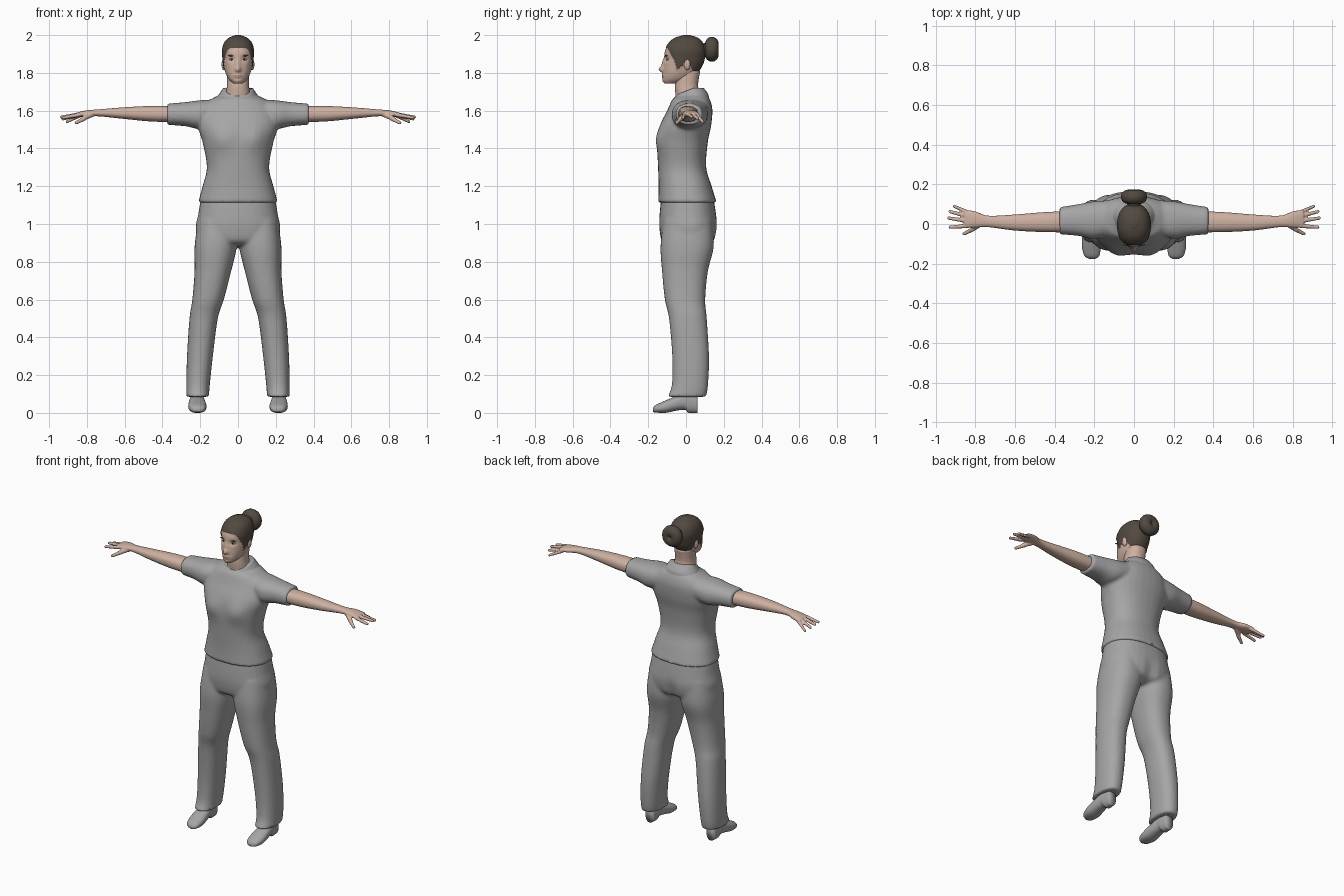
import bpy, bmesh, math
from mathutils import Vector, Matrix

if "Cube" in bpy.data.objects:
    bpy.data.objects.remove(bpy.data.objects["Cube"], do_unlink=True)


def material(name, r, g, b):
    mat = bpy.data.materials.new(name)
    mat.use_nodes = True
    mat.diffuse_color = (r, g, b, 1)
    mat.node_tree.nodes["Principled BSDF"].inputs["Base Color"].default_value = (r, g, b, 1)
    return mat


CLOTH = material("grey_cloth", .38, .38, .38)
SKIN = material("skin", .62, .44, .36)
HAIR = material("dark_brown_hair", .085, .068, .052)
LIPS = material("lips", .46, .26, .21)
EYE = material("eye_white", .6, .56, .53)
PUPIL = material("dark_iris", .03, .022, .018)

# Axis orders for a section: first width axis, second width axis, length axis
ALONG_X, ALONG_Y, ALONG_Z = (1, 2, 0), (0, 2, 1), (0, 1, 2)


def bell(value, width):
    return math.exp(-(value / width) ** 2)


def interpolate(stations, steps):
    """Smooth curve through all stations."""
    last = len(stations) - 1
    for i in range(last):
        p = [stations[max(0, min(last, i + k))] for k in (-1, 0, 1, 2)]
        for s in range(steps):
            t = s / steps
            yield [b + .5 * t * (c - a + t * (2 * a - 5 * b + 4 * c - d + t * (3 * (b - c) + d - a)))
                   for a, b, c, d in zip(*p)]
    yield stations[last]


def loft(bm, stations, order=ALONG_Z, sides=32, steps=5, power=2.3):
    """Closed tube through (length, low a, high a, low b, high b) sections."""
    rings = []
    for t, a0, a1, b0, b1 in interpolate(stations, steps):
        ring = []
        for k in range(sides):
            angle = 2 * math.pi * k / sides
            c, s = math.cos(angle), math.sin(angle)
            co = [0, 0, 0]
            co[order[0]] = (a0 + a1) / 2 + (a1 - a0) / 2 * math.copysign(abs(c) ** (2 / power), c)
            co[order[1]] = (b0 + b1) / 2 + (b1 - b0) / 2 * math.copysign(abs(s) ** (2 / power), s)
            co[order[2]] = t
            ring.append(bm.verts.new(co))
        rings.append(ring)
    for low, high in zip(rings, rings[1:]):
        for k in range(sides):
            n = (k + 1) % sides
            bm.faces.new((low[k], low[n], high[n], high[k]))
    bm.faces.new(rings[0])
    bm.faces.new(rings[-1])


def centred(rows):
    """Sections symmetric about x = 0."""
    return [(z, -half, half, y0, y1) for z, half, y0, y1 in rows]


def mirrored(rows):
    return [(z, -x1, -x0, y0, y1) for z, x0, x1, y0, y1 in rows]


def finish(name, bm, *mats, voxel=0, smooth=4):
    bmesh.ops.recalc_face_normals(bm, faces=bm.faces)
    for face in bm.faces:
        face.smooth = True
    mesh = bpy.data.meshes.new(name)
    bm.to_mesh(mesh)
    bm.free()
    for mat in mats:
        mesh.materials.append(mat)
    obj = bpy.data.objects.new(name, mesh)
    bpy.context.collection.objects.link(obj)
    if voxel:
        remesh = obj.modifiers.new("blend", "REMESH")
        remesh.mode = "VOXEL"
        remesh.voxel_size = voxel
        remesh.use_smooth_shade = True
        soften = obj.modifiers.new("soften", "SMOOTH")
        soften.iterations = smooth
    return obj


def ball(name, centre, size, mat):
    bm = bmesh.new()
    bmesh.ops.create_uvsphere(bm, u_segments=20, v_segments=12, radius=1)
    bm.transform(Matrix.Translation(centre) @ Matrix.Diagonal((*size, 1)))
    return finish(name, bm, mat)


def finger(bm, base, tip, thick):
    base, tip = Vector(base), Vector(tip)
    way = tip - base
    turn = way.to_track_quat("Z", "Y").to_matrix().to_4x4()
    bmesh.ops.create_cone(bm, cap_ends=True, segments=12, radius1=thick, radius2=thick * .75,
                          depth=way.length, matrix=Matrix.Translation((base + tip) / 2) @ turn)
    bmesh.ops.create_icosphere(bm, subdivisions=2, radius=thick * .8, matrix=Matrix.Translation(tip - way * .03))


# Shirt: torso and short sleeves blended together
SLEEVE = [(.1, -.05, .12, 1.54, 1.66), (.2, -.075, .115, 1.505, 1.655),
          (.28, -.06, .1, 1.518, 1.645), (.375, -.052, .085, 1.525, 1.637)]
bm = bmesh.new()
loft(bm, centred([(1.112, .212, -.148, .163), (1.2, .188, -.145, .136), (1.3, .165, -.148, .107),
                  (1.43, .187, -.152, .115), (1.52, .212, -.138, .133), (1.6, .2, -.1, .14),
                  (1.65, .16, -.078, .13), (1.69, .092, -.058, .11), (1.715, .076, -.05, .092)]))
for v in bm.verts:
    x, y, z = v.co
    if y < 0:
        v.co.y -= .018 * bell(abs(x) - .09, .055) * bell(z - 1.45, .06)
    if z > 1.66:
        v.co.z -= .6 * (z - 1.66) * max(0, min(1, (.04 - y) / .09))
loft(bm, SLEEVE, ALONG_X)
bmesh.ops.transform(bm, matrix=Matrix.Identity(4), verts=bm.verts)
loft(bm, [(-x, y0, y1, z0, z1) for x, y0, y1, z0, z1 in SLEEVE], ALONG_X)
finish("shirt", bm, CLOTH, voxel=.01, smooth=3)

# Folded collar around the back and sides of the neck
bm = bmesh.new()
loft(bm, centred([(1.665, .118, -.075, .122), (1.69, .1, -.066, .116), (1.72, .08, -.05, .094)]))
for v in bm.verts:
    v.co.z -= .035 * max(0, min(1, (.04 - v.co.y) / .09))
finish("collar", bm, CLOTH)

# Trousers: hips and two wide legs blended together
LEG = [(1.02, .0, .212, -.12, .14), (.88, .006, .23, -.135, .147), (.75, .036, .23, -.127, .116),
       (.6, .075, .242, -.112, .102), (.5, .107, .257, -.09, .11), (.3, .133, .27, -.073, .122),
       (.15, .149, .274, -.075, .117), (.085, .154, .274, -.098, .107)]
bm = bmesh.new()
loft(bm, centred([(1.15, .195, -.13, .143), (1.05, .211, -.14, .16), (.98, .224, -.141, .165),
                  (.91, .205, -.127, .148), (.885, .12, -.08, .1)]))
loft(bm, LEG)
loft(bm, mirrored(LEG))
# Cleft between the seat halves
for v in bm.verts:
    if v.co.y > 0:
        v.co.y -= .012 * bell(v.co.x, .025) * bell(v.co.z - .93, .07)
finish("trousers", bm, CLOTH, voxel=.01, smooth=4)

# Arms with hands, and shoes with a low heel
ARM = [(.3, -.042, .066, 1.54, 1.622), (.45, -.041, .06, 1.542, 1.625), (.6, -.033, .048, 1.556, 1.618),
       (.735, -.016, .042, 1.57, 1.607), (.8, -.018, .064, 1.568, 1.602), (.855, -.02, .072, 1.566, 1.59)]
FINGERS = [((.84, -.01, 1.578), (.93, -.016, 1.562), .0115), ((.84, .015, 1.58), (.937, .03, 1.566), .0115),
           ((.84, .04, 1.578), (.93, .063, 1.556), .0115), ((.835, .058, 1.575), (.908, .09, 1.54), .0105),
           ((.77, .005, 1.583), (.82, -.03, 1.558), .016), ((.81, -.025, 1.56), (.858, -.05, 1.535), .012)]
SHOE = [(-.176, .195, .225, .006, .025), (-.16, .175, .25, .002, .042), (-.11, .167, .263, 0, .065),
        (-.05, .173, .26, .012, .09), (-.005, .18, .255, .016, .11), (.015, .18, .253, .0, .115),
        (.06, .187, .246, 0, .1)]
for side, label in ((1, "left"), (-1, "right")):
    flip = Matrix.Diagonal((side, 1, 1, 1))
    bm = bmesh.new()
    loft(bm, ARM, ALONG_X)
    for base, tip, thick in FINGERS:
        finger(bm, base, tip, thick)
    bm.transform(flip)
    finish(label + "_arm", bm, SKIN, voxel=.0045, smooth=3)
    bm = bmesh.new()
    loft(bm, SHOE, ALONG_Y)
    bm.transform(flip)
    finish(label + "_shoe", bm, CLOTH)
    # Ear, eye and brow
    ball(label + "_ear", (side * .075, .006, 1.845), (.012, .017, .03), SKIN)
    ball(label + "_eye", (side * .033, -.095, 1.872), (.015, .008, .006), EYE)
    ball(label + "_iris", (side * .033, -.1015, 1.872), (.0055, .003, .0055), PUPIL)
    ball(label + "_brow", (side * .035, -.104, 1.891), (.02, .006, .0035), HAIR)

# Neck
bm = bmesh.new()
loft(bm, centred([(1.64, .07, -.05, .08), (1.7, .063, -.057, .07), (1.74, .058, -.058, .064),
                  (1.81, .058, -.05, .075)]))
finish("neck", bm, SKIN)

# Hairline height as a function of depth: brow, sideburn, ear, nape
HAIRLINE = [(-.13, 1.938), (-.095, 1.93), (-.065, 1.875), (-.045, 1.815), (-.025, 1.83),
            (.005, 1.868), (.03, 1.82), (.06, 1.785), (.2, 1.775)]


def is_hair(co):
    for (y0, z0), (y1, z1) in zip(HAIRLINE, HAIRLINE[1:]):
        if y0 <= co.y < y1:
            return co.z > z0 + (z1 - z0) * (co.y - y0) / (y1 - y0)
    return False


# Head with a sculpted face and a close cap of hair
bm = bmesh.new()
loft(bm, centred([(1.744, .025, -.113, -.04), (1.765, .048, -.121, .02), (1.8, .066, -.12, .06),
                  (1.84, .075, -.117, .085), (1.88, .079, -.115, .097), (1.92, .081, -.11, .1),
                  (1.96, .07, -.088, .086), (1.985, .048, -.058, .062), (2, .014, -.014, .02)]),
     sides=72, steps=7, power=2.2)
for face in bm.faces:
    c = face.calc_center_median()
    lips = c.y < -.08 and (c.x / .025) ** 2 + ((c.z - 1.783) / .009) ** 2 < 1
    face.material_index = 1 if is_hair(c) else 2 if lips else 0
for v in bm.verts:
    x, y, z = v.co
    if is_hair(v.co):
        v.co.x += .004 * x / .08
        v.co.y += .004 * y / .1
    elif y < -.04:
        v.co.y += .010 * bell(abs(x) - .033, .02) * bell(z - 1.872, .014)
        v.co.y -= .024 * bell(x, .014) * bell(z - 1.818, .016)
        v.co.y -= .011 * bell(x, .011) * bell(z - 1.85, .025)
        v.co.y -= .007 * bell(x, .022) * (bell(z - 1.789, .006) + bell(z - 1.777, .006))
        v.co.y -= .005 * bell(x, .022) * bell(z - 1.757, .01)
finish("head", bm, SKIN, HAIR, LIPS)

# Bun: a ring of hair with a filled core
bpy.ops.mesh.primitive_torus_add(location=(0, .137, 1.925), rotation=(math.pi / 2, 0, 0),
                                 major_radius=.03, minor_radius=.036, major_segments=32, minor_segments=16)
bun = bpy.context.object
bun.name = "hair_bun"
bun.data.materials.append(HAIR)
bpy.ops.object.shade_smooth()
ball("bun_core", (0, .11, 1.925), (.035, .045, .035), HAIR)
